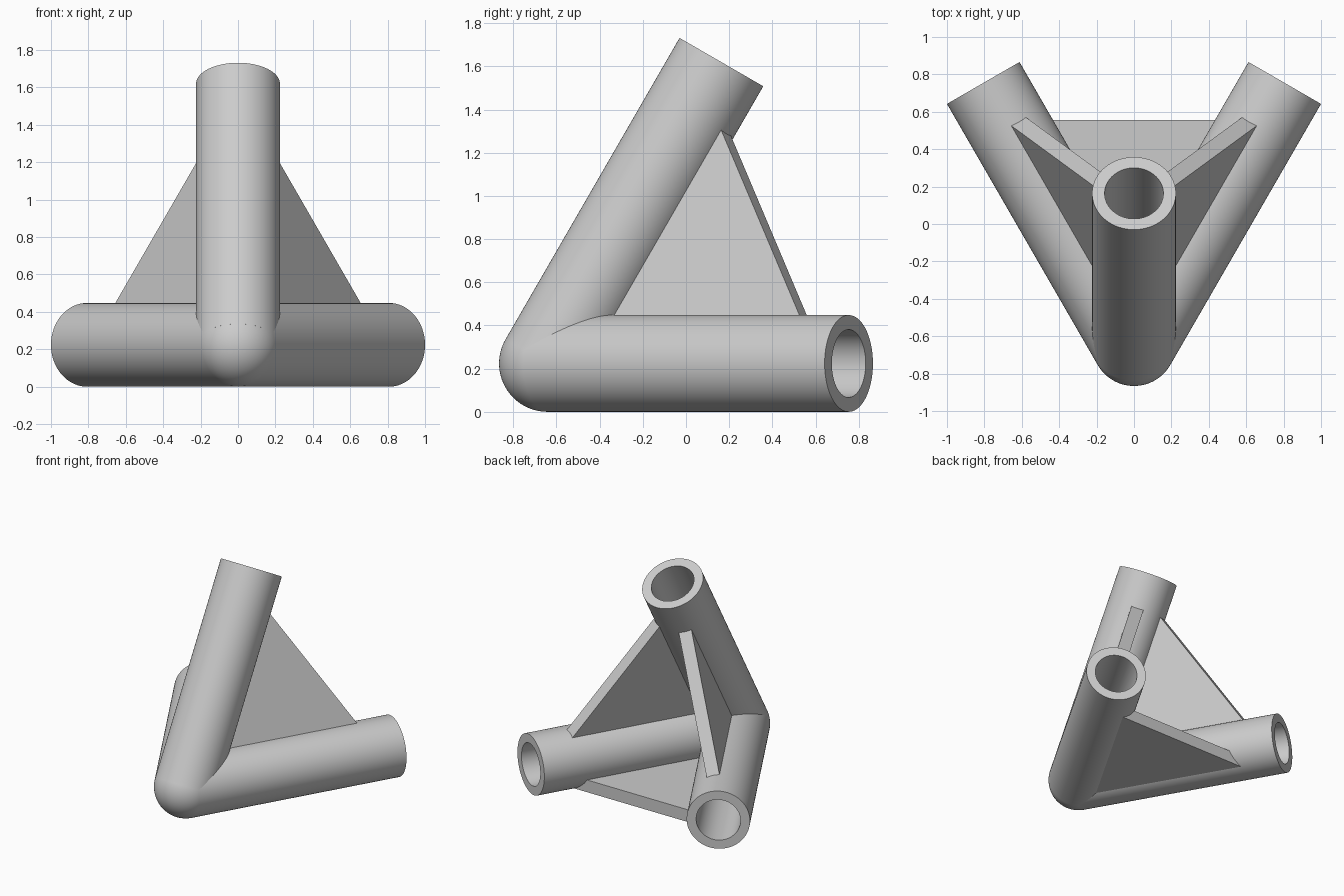
import bpy, bmesh, math
from mathutils import Vector

cube = bpy.data.objects.get("Cube")
if cube:
    bpy.data.objects.remove(cube, do_unlink=True)

RADIUS, BORE, LENGTH, DEPTH = 0.224, 0.157, 1.612, 1.2
CORNER = Vector((0, -0.642, RADIUS))
S, C = 0.5, math.sqrt(0.75)
LEFT, RIGHT, UP = Vector((S, C, 0)), Vector((-S, C, 0)), Vector((0, S, C))

grey = bpy.data.materials.new("light_grey")
grey.use_nodes = True
colour = (0.6, 0.6, 0.6, 1)
grey.diffuse_color = colour
grey.node_tree.nodes["Principled BSDF"].inputs["Base Color"].default_value = colour


def finish(bm, name, smooth=True):
    bmesh.ops.recalc_face_normals(bm, faces=bm.faces)
    mesh = bpy.data.meshes.new(name)
    bm.to_mesh(mesh)
    bm.free()
    mesh.materials.append(grey)
    obj = bpy.data.objects.new(name, mesh)
    bpy.context.collection.objects.link(obj)
    obj.location = CORNER
    if smooth:
        bpy.ops.object.select_all(action='DESELECT')
        obj.select_set(True)
        bpy.context.view_layer.objects.active = obj
        bpy.ops.object.shade_smooth_by_angle(angle=math.radians(30))


def socket_tube(name, direction):
    """Turned tube with a blind bore, running from the corner along direction."""
    bm = bmesh.new()
    floor = LENGTH - DEPTH
    profile = [(0, 0), (RADIUS, 0), (RADIUS, LENGTH), (BORE, LENGTH), (BORE, floor), (0, floor)]
    verts = [bm.verts.new((r, 0, z)) for r, z in profile]
    edges = [bm.edges.new(pair) for pair in zip(verts, verts[1:])]
    bmesh.ops.spin(bm, geom=verts + edges, cent=(0, 0, 0), axis=(0, 0, 1),
                   angle=math.tau, steps=96, use_duplicate=False)
    bmesh.ops.remove_doubles(bm, verts=bm.verts, dist=1e-5)
    turn = Vector((0, 0, 1)).rotation_difference(direction).to_matrix()
    bmesh.ops.rotate(bm, verts=bm.verts, cent=(0, 0, 0), matrix=turn)
    finish(bm, name)


def gusset(name, a, b, reach, layers):
    """Triangular web between two tubes; layers are (height, inset from tube axes)."""
    middle, across, normal = (a + b).normalized(), (b - a).normalized(), a.cross(b).normalized()
    half = a.angle(b) / 2
    bm = bmesh.new()
    rings = []
    for height, inset in layers:
        side = reach * math.tan(half) - inset / math.cos(half)
        points = [(inset / math.sin(half), 0), (reach, side), (reach, -side)]
        rings.append([bm.verts.new(middle * m + across * e + normal * height)
                      for m, e in points])
    low, high = rings
    bm.faces.new(low)
    bm.faces.new(high)
    for i in range(3):
        j = (i + 1) % 3
        bm.faces.new((low[i], low[j], high[j], high[i]))
    finish(bm, name, smooth=False)


# Three socket tubes meeting at a rounded corner
for name, direction in (("left_tube", LEFT), ("right_tube", RIGHT), ("upright_tube", UP)):
    socket_tube(name, direction)
ball = bmesh.new()
bmesh.ops.create_uvsphere(ball, u_segments=96, v_segments=48, radius=RADIUS)
finish(ball, "corner_ball")

# Reinforcing webs between the tubes
web = [(-0.047, 0.19), (0.047, 0.19)]
gusset("left_gusset", LEFT, UP, 1.25, web)
gusset("right_gusset", UP, RIGHT, 1.25, web)
gusset("base_gusset", LEFT, RIGHT, 1.197, [(-0.2, 0.09), (-0.105, 0.13)])
